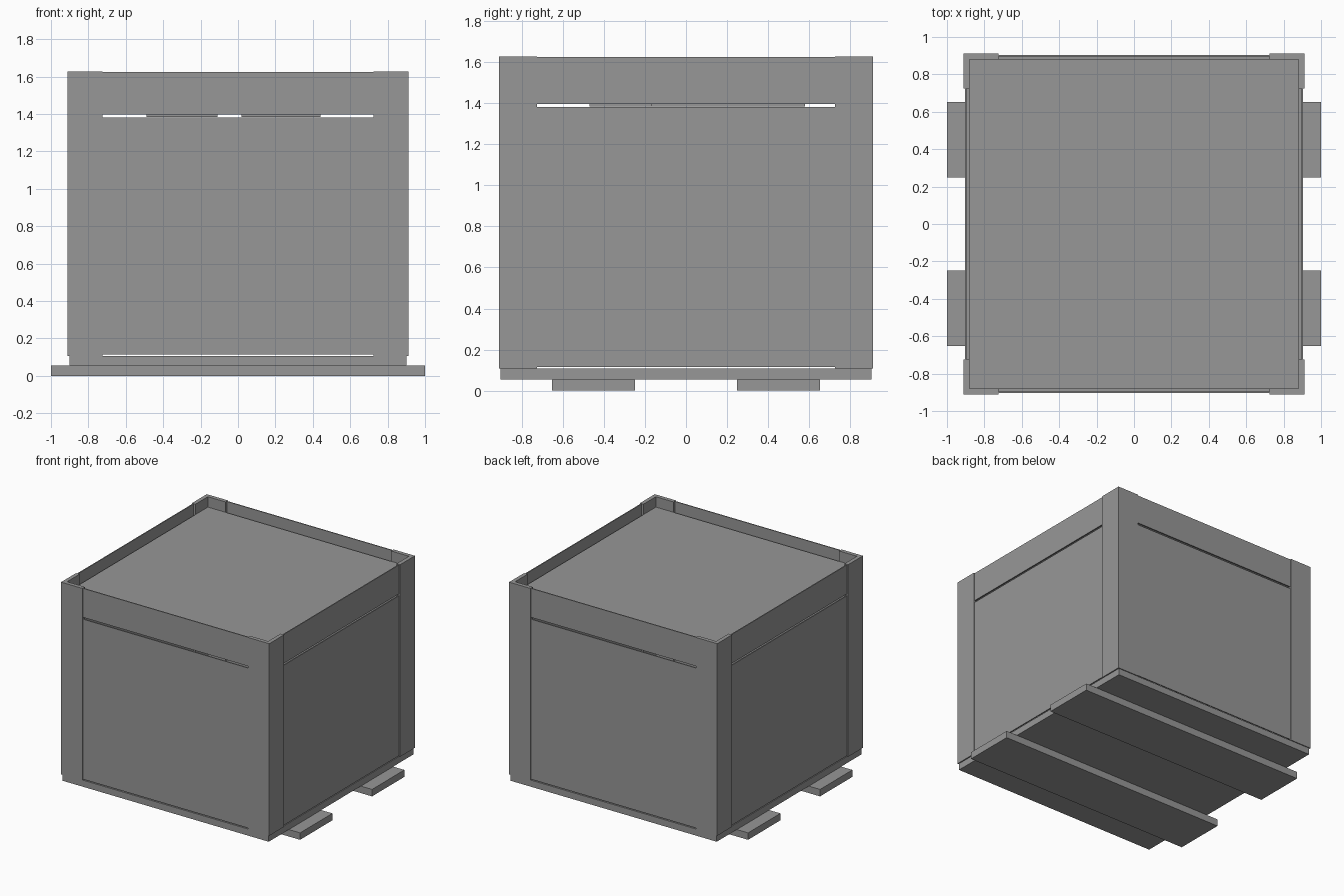
import bpy

cube = bpy.data.objects.get("Cube")
if cube:
    bpy.data.objects.remove(cube, do_unlink=True)

grey = bpy.data.materials.new("plain_grey")
grey.use_nodes = True
colour = (0.31, 0.31, 0.31, 1)
grey.diffuse_color = colour
grey.node_tree.nodes["Principled BSDF"].inputs["Base Color"].default_value = colour

OUT, IN = 0.911, 0.88        # corner post faces
EDGE = 0.725                 # where each post ends along a wall
TOP, BASE_TOP, BASE_LOW = 1.627, 0.107, 0.055


def finish(name, verts, faces):
    mesh = bpy.data.meshes.new(name)
    mesh.from_pydata(verts, [], faces)
    mesh.materials.append(grey)
    obj = bpy.data.objects.new(name, mesh)
    bpy.context.collection.objects.link(obj)
    return obj


def prism(name, outline, low, high):
    """Extrude a counter-clockwise outline between two heights."""
    n = len(outline)
    verts = [(x, y, z) for z in (low, high) for x, y in outline]
    faces = [list(range(n))[::-1], list(range(n, 2 * n))]
    faces += [(i, (i + 1) % n, (i + 1) % n + n, i + n) for i in range(n)]
    return finish(name, verts, faces)


def box(name, x0, x1, y0, y1, low, high):
    return prism(name, [(x0, y0), (x1, y0), (x1, y1), (x0, y1)], low, high)


# Skids and base board
for name, side in (("front_skid", -1), ("back_skid", 1)):
    box(name, -1, 1, side * 0.45 - 0.202, side * 0.45 + 0.202, 0, BASE_LOW)
box("base_board", -0.902, 0.902, -0.904, 0.904, BASE_LOW, BASE_TOP)

# L-shaped corner posts
angle = [(OUT, EDGE), (OUT, OUT), (EDGE, OUT), (EDGE, IN), (IN, IN), (IN, EDGE)]
for sx, side in ((1, "left"), (-1, "right")):
    for sy, end in ((1, "back"), (-1, "front")):
        outline = [(sx * x, sy * y) for x, y in angle]
        if sx * sy < 0:
            outline.reverse()
        prism(f"{end}_{side}_post", outline, BASE_TOP, TOP)

# Thin wall panels and top rails, with narrow gaps above and below the panels
for part, low, high in (("panel", 0.115, 1.381), ("rail", 1.396, TOP - 0.002)):
    for s, end, side in ((1, "back", "left"), (-1, "front", "right")):
        near, far = sorted((s * 0.896, s * 0.904))
        box(f"{end}_{part}", -EDGE, EDGE, near, far, low, high)
        box(f"{side}_{part}", near, far, -EDGE, EDGE, low, high)

# Sunken lid and the two blocks fixed beneath it
box("lid", -IN, IN, -IN, IN, 1.515, 1.545)
box("right_block", -0.49, -0.11, -0.47, 0.18, 1.383, 1.515)
box("left_block", 0.02, 0.44, -0.17, 0.58, 1.383, 1.515)
